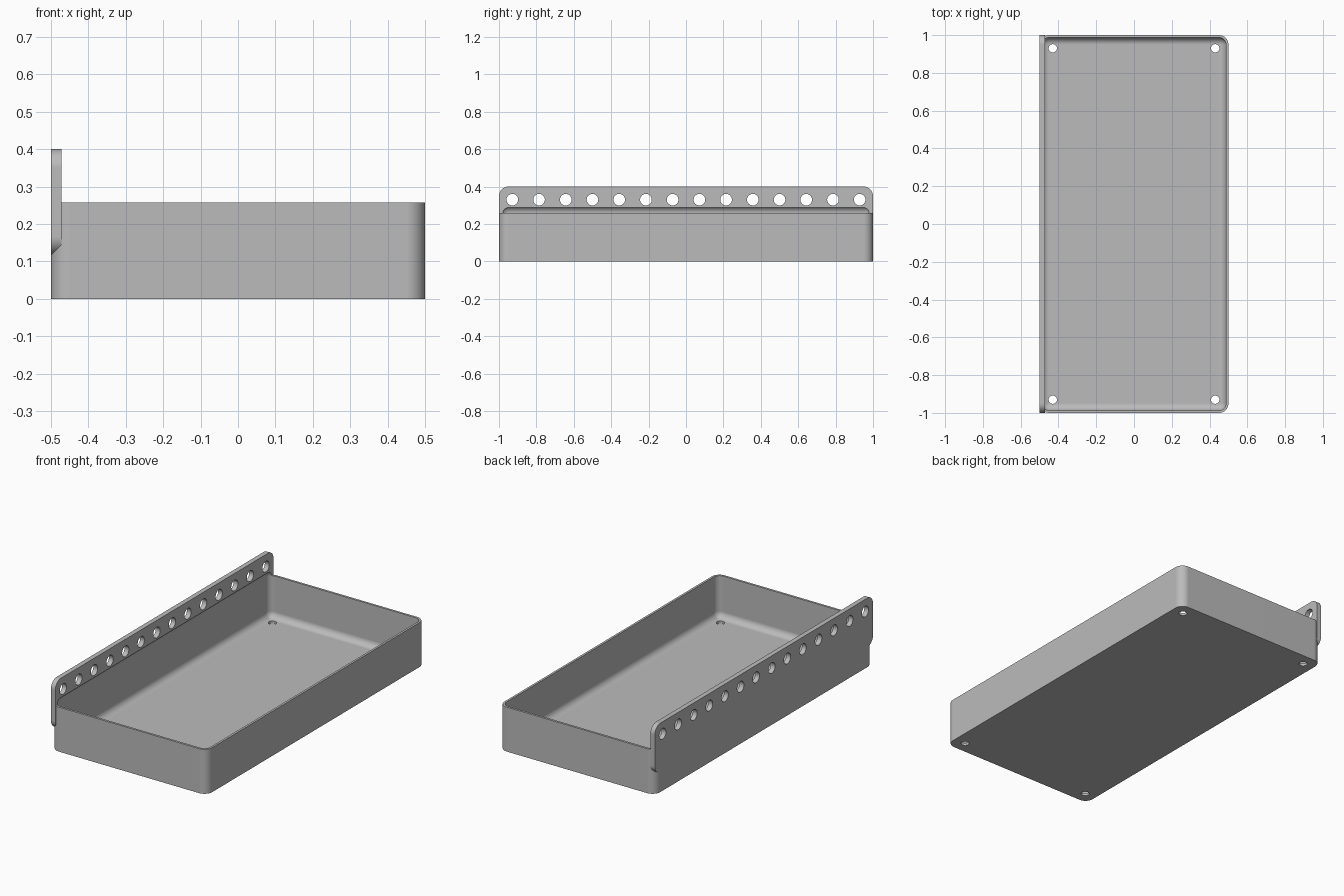
import bpy, bmesh, math
from mathutils import Matrix, Vector

old = bpy.data.objects.get("Cube")
if old:
    bpy.data.objects.remove(old, do_unlink=True)

grey = bpy.data.materials.new("plain grey")
grey.use_nodes = True
colour = (0.5, 0.5, 0.5, 1)
grey.diffuse_color = colour
grey.node_tree.nodes["Principled BSDF"].inputs["Base Color"].default_value = colour

WALL, RADIUS = 0.013, 0.05
RIM = 0.258


def finish(name, bm):
    bmesh.ops.recalc_face_normals(bm, faces=bm.faces[:])
    mesh = bpy.data.meshes.new(name)
    bm.to_mesh(mesh)
    bm.free()
    mesh.materials.append(grey)
    obj = bpy.data.objects.new(name, mesh)
    bpy.context.scene.collection.objects.link(obj)
    return obj


def rounded_box(name, low, high, radius, axis=None):
    """Box with rounded edges: those along one axis, or all of them."""
    low, high = Vector(low), Vector(high)
    bm = bmesh.new()
    bmesh.ops.create_cube(bm, size=1)
    bmesh.ops.scale(bm, vec=high - low, verts=bm.verts[:])
    bmesh.ops.translate(bm, vec=(low + high) / 2, verts=bm.verts[:])
    edges = [e for e in bm.edges if axis is None
             or abs((e.verts[0].co - e.verts[1].co).normalized()[axis]) > 0.9]
    bmesh.ops.bevel(bm, geom=edges, offset=radius, offset_type='OFFSET',
                    segments=10, profile=0.5, affect='EDGES')
    return finish(name, bm)


def drills(name, centres, radius, depth, turn):
    """Row of cylinders used to cut holes."""
    bm = bmesh.new()
    for c in centres:
        bmesh.ops.create_cone(bm, cap_ends=True, segments=32, radius1=radius,
                              radius2=radius, depth=depth,
                              matrix=Matrix.Translation(c) @ turn)
    return finish(name, bm)


def cut(obj, cutters):
    bpy.context.view_layer.objects.active = obj
    for cutter in cutters:
        mod = obj.modifiers.new("cut", 'BOOLEAN')
        mod.operation, mod.solver, mod.object = 'DIFFERENCE', 'EXACT', cutter
        bpy.ops.object.modifier_apply(modifier=mod.name)


# Main parts: open tray and the hanging rail on its right side
tray = rounded_box("tray", (-0.5, -1, 0), (0.5, 1, RIM), RADIUS, axis=2)
rail = rounded_box("hanging_rail", (-0.5, -1, 0.117), (-0.472, 1, 0.4), RADIUS, axis=0)

# Cavity with soft edges, reaching a little way up into the rail
cavity = rounded_box("cavity_cutter", (WALL - 0.5, WALL - 1, 0.015),
                     (0.5 - WALL, 1 - WALL, 0.295), RADIUS - WALL)

# Corner drain holes and the row of rail holes
drains = drills("drain_cutter", [(x, y, 0) for x in (-0.43, 0.43) for y in (-0.93, 0.93)],
                0.022, 0.1, Matrix.Identity(4))
rail_holes = drills("rail_hole_cutter", [(-0.486, (i - 6.5) / 7, 0.33) for i in range(14)],
                    0.031, 0.1, Matrix.Rotation(math.pi / 2, 4, 'Y'))

cut(tray, (cavity, drains))
cut(rail, (cavity, rail_holes))
for helper in (cavity, drains, rail_holes):
    bpy.data.objects.remove(helper, do_unlink=True)

# Smooth the rounded edges and keep the large faces flat
for obj in (tray, rail):
    bpy.ops.object.select_all(action='DESELECT')
    obj.select_set(True)
    bpy.context.view_layer.objects.active = obj
    bpy.ops.object.shade_smooth_by_angle(angle=math.radians(30))
    mod = obj.modifiers.new("flat faces", 'WEIGHTED_NORMAL')
    mod.keep_sharp = True
